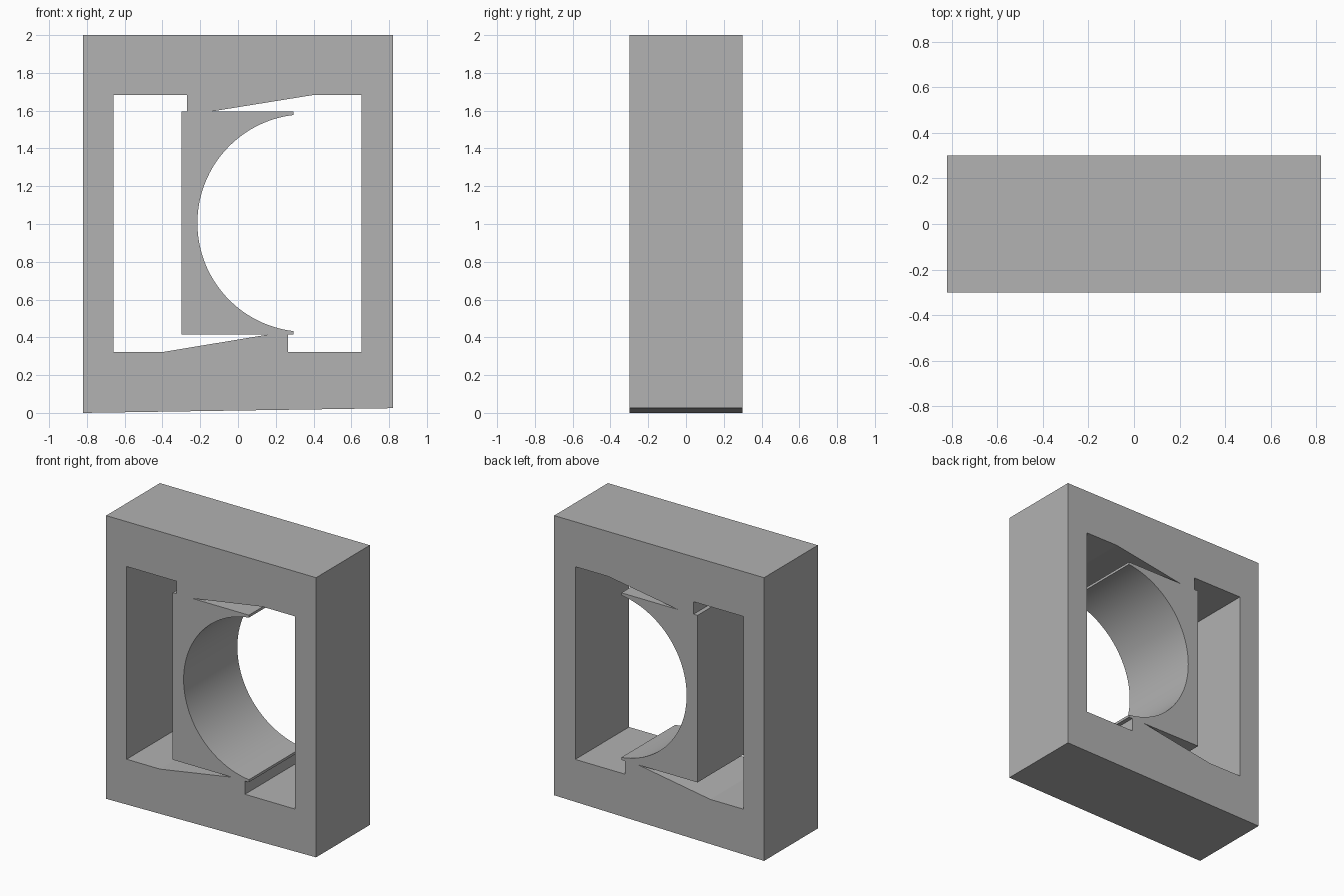
import bpy, bmesh, math

HALF_DEPTH = 0.3

cube = bpy.data.objects.get("Cube")
if cube:
    bpy.data.objects.remove(cube, do_unlink=True)

grey = bpy.data.materials.new("plain_grey")
grey.use_nodes = True
colour = (0.445, 0.445, 0.445, 1)
grey.diffuse_color = colour
grey.node_tree.nodes["Principled BSDF"].inputs["Base Color"].default_value = colour


def extruded_outline(name, *loops):
    """Fill closed x-z loops (the first outer, the rest holes) and extrude in y."""
    bm = bmesh.new()
    edges = []
    for loop in loops:
        verts = [bm.verts.new((x, -HALF_DEPTH, z)) for x, z in loop]
        edges += [bm.edges.new((a, b)) for a, b in zip(verts, verts[1:] + verts[:1])]
    bmesh.ops.triangle_fill(bm, edges=edges, use_beauty=True, normal=(0, -1, 0))
    side = bmesh.ops.extrude_face_region(bm, geom=bm.faces[:], use_keep_orig=True)
    moved = [g for g in side["geom"] if isinstance(g, bmesh.types.BMVert)]
    bmesh.ops.translate(bm, verts=moved, vec=(0, 2 * HALF_DEPTH, 0))
    bmesh.ops.recalc_face_normals(bm, faces=bm.faces[:])
    mesh = bpy.data.meshes.new(name)
    bm.to_mesh(mesh)
    bm.free()
    mesh.materials.append(grey)
    obj = bpy.data.objects.new(name, mesh)
    bpy.context.collection.objects.link(obj)
    return obj


# Rectangular frame with a slightly sloped underside and two wedge ramps
outer = [(-0.82, 0), (0.82, 0.025), (0.82, 2), (-0.82, 2)]
opening = [(-0.66, 0.322), (-0.4, 0.322), (0.265, 0.432), (0.265, 0.322),
           (0.655, 0.322), (0.655, 1.683), (0.4, 1.683), (-0.27, 1.575),
           (-0.27, 1.683), (-0.66, 1.683)]
extruded_outline("frame", outer, opening)

# Central block with a round hollow cut into its left side
tip_x, mid_z, centre_x, radius = 0.295, 1.005, 0.361, 0.576
sweep = math.acos((centre_x - tip_x) / radius)
steps = 48
arc = []
for i in range(steps + 1):
    a = sweep * (1 - 2 * i / steps)
    arc.append((centre_x - radius * math.cos(a), mid_z + radius * math.sin(a)))
block = extruded_outline("hollowed_block",
                         [(-0.3, 0.415), (-0.3, 1.595), (tip_x, 1.595)] + arc + [(tip_x, 0.415)])

# Smooth the hollow and keep the corners crisp
bpy.ops.object.select_all(action='DESELECT')
block.select_set(True)
bpy.context.view_layer.objects.active = block
bpy.ops.object.shade_smooth_by_angle(angle=math.radians(20))
